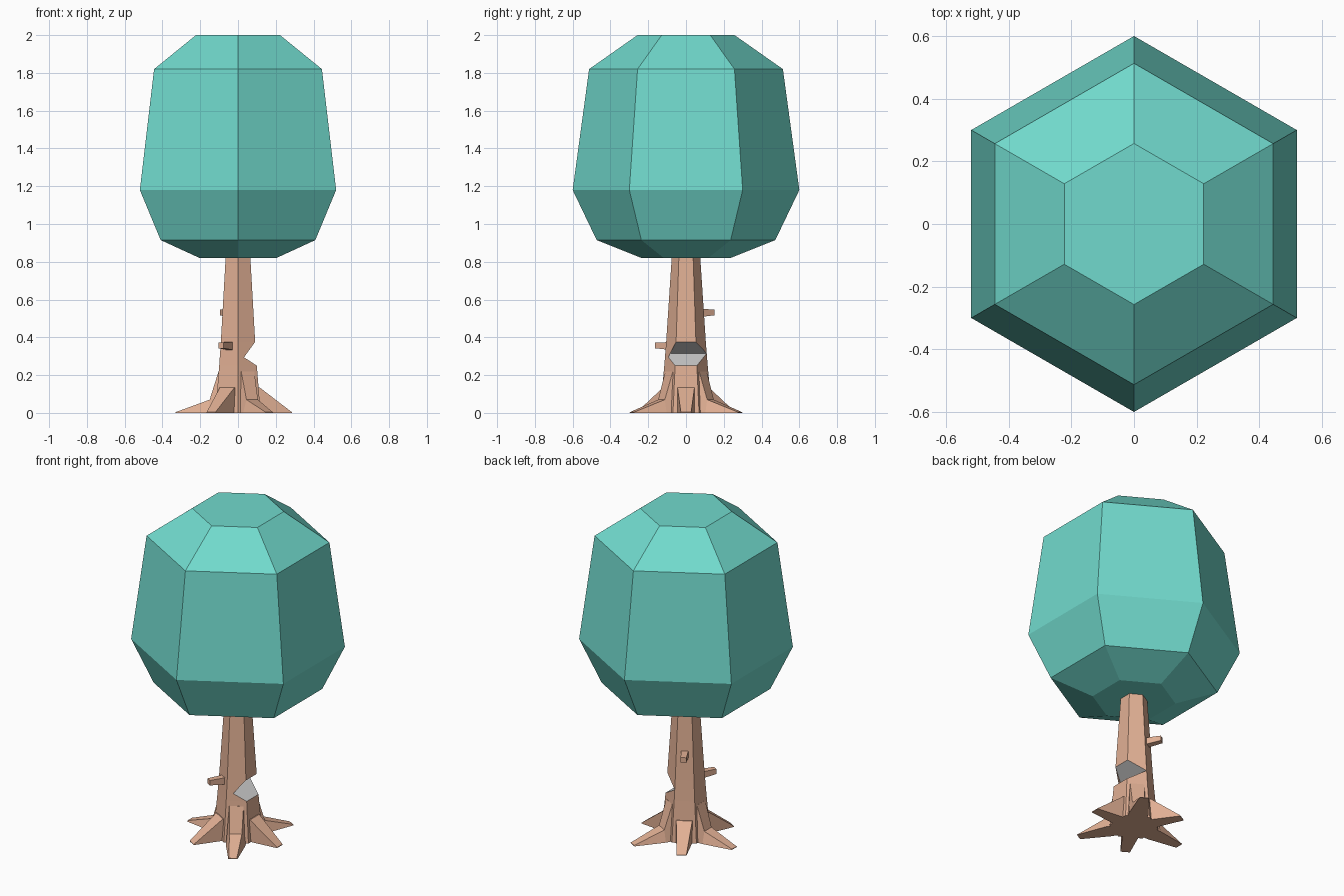
import bpy, bmesh
from math import cos, sin, radians
from mathutils import Matrix

if "Cube" in bpy.data.objects:
    bpy.data.objects.remove(bpy.data.objects["Cube"])


def material(name, rgb):
    m = bpy.data.materials.new(name)
    m.diffuse_color = (*rgb, 1)
    m.use_nodes = True
    m.node_tree.nodes["Principled BSDF"].inputs["Base Color"].default_value = m.diffuse_color
    return m


LEAF = material("leaf", (0.165, 0.70, 0.61))
BARK = material("bark", (0.75, 0.43, 0.295))
CUT = material("cut_wood", (0.6, 0.6, 0.6))


def loft(name, rings, mat, angle=0):
    """Skin a series of closed rings, cap both ends and turn about z."""
    bm = bmesh.new()
    loops = [[bm.verts.new(p) for p in ring] for ring in rings]
    n = len(loops[0])
    for a, b in zip(loops, loops[1:]):
        for i in range(n):
            j = (i + 1) % n
            bm.faces.new((a[i], a[j], b[j], b[i]))
    bm.faces.new(loops[0])
    bm.faces.new(loops[-1])
    bmesh.ops.recalc_face_normals(bm, faces=bm.faces)
    bm.transform(Matrix.Rotation(radians(angle), 4, 'Z'))
    me = bpy.data.meshes.new(name)
    bm.to_mesh(me)
    bm.free()
    me.materials.append(mat)
    ob = bpy.data.objects.new(name, me)
    bpy.context.collection.objects.link(ob)
    return ob


def hexagon(r, z):
    return [(r * cos(radians(30 + 60 * i)), r * sin(radians(30 + 60 * i)), z) for i in range(6)]


def section(r, z0, z1, w0, w1):
    """Upright four-sided section at distance r from the trunk axis."""
    return [(r, -w0, z0), (r, w0, z0), (r, w1, z1), (r, -w1, z1)]


# Crown
loft("crown", [hexagon(r, z) for r, z in
               ((0.235, 0.82), (0.473, 0.915), (0.6, 1.18), (0.513, 1.82), (0.257, 2.0))], LEAF)

# Trunk with a wedge chopped from the right side
trunk = loft("trunk", [hexagon(r, z) for r, z in
                       ((0.138, 0.0), (0.115, 0.25), (0.105, 0.375), (0.075, 0.83))], BARK)
wedge = loft("notch_cutter", [[(0.0, y, 0.315), (0.3, y, 0.515), (0.3, y, 0.12)]
                              for y in (-0.3, 0.3)], CUT)
wedge.hide_render = True
cut = trunk.modifiers.new("notch", 'BOOLEAN')
cut.operation = 'DIFFERENCE'
cut.solver = 'EXACT'
cut.material_mode = 'TRANSFER'
cut.object = wedge
bpy.context.view_layer.objects.active = trunk
bpy.ops.object.modifier_apply(modifier="notch")
bpy.data.objects.remove(wedge)

# Roots: blocky ones alternate with flared ones
for k in range(3):
    loft(f"block_root_{k + 1}", [section(0.05, 0, 0.135, 0.045, 0.045),
                                 section(0.114, 0, 0.135, 0.045, 0.045),
                                 section(0.285, 0, 0.004, 0.027, 0.027)], BARK, 120 * k)
    loft(f"flared_root_{k + 1}", [section(0.05, 0, 0.22, 0.055, 0.04),
                                  section(0.103, 0, 0.22, 0.055, 0.04),
                                  section(0.15, 0, 0.07, 0.055, 0.035),
                                  section(0.33, 0, 0.004, 0.026, 0.022)], BARK, 60 + 120 * k)

# Twig stubs
for name, angle, z, reach in (("lower_twig", -120, 0.355, 0.18), ("upper_twig", 120, 0.53, 0.165)):
    loft(name, [section(0.05, z - 0.025, z + 0.02, 0.022, 0.022),
                section(reach, z - 0.013, z + 0.018, 0.016, 0.016)], BARK, angle)
